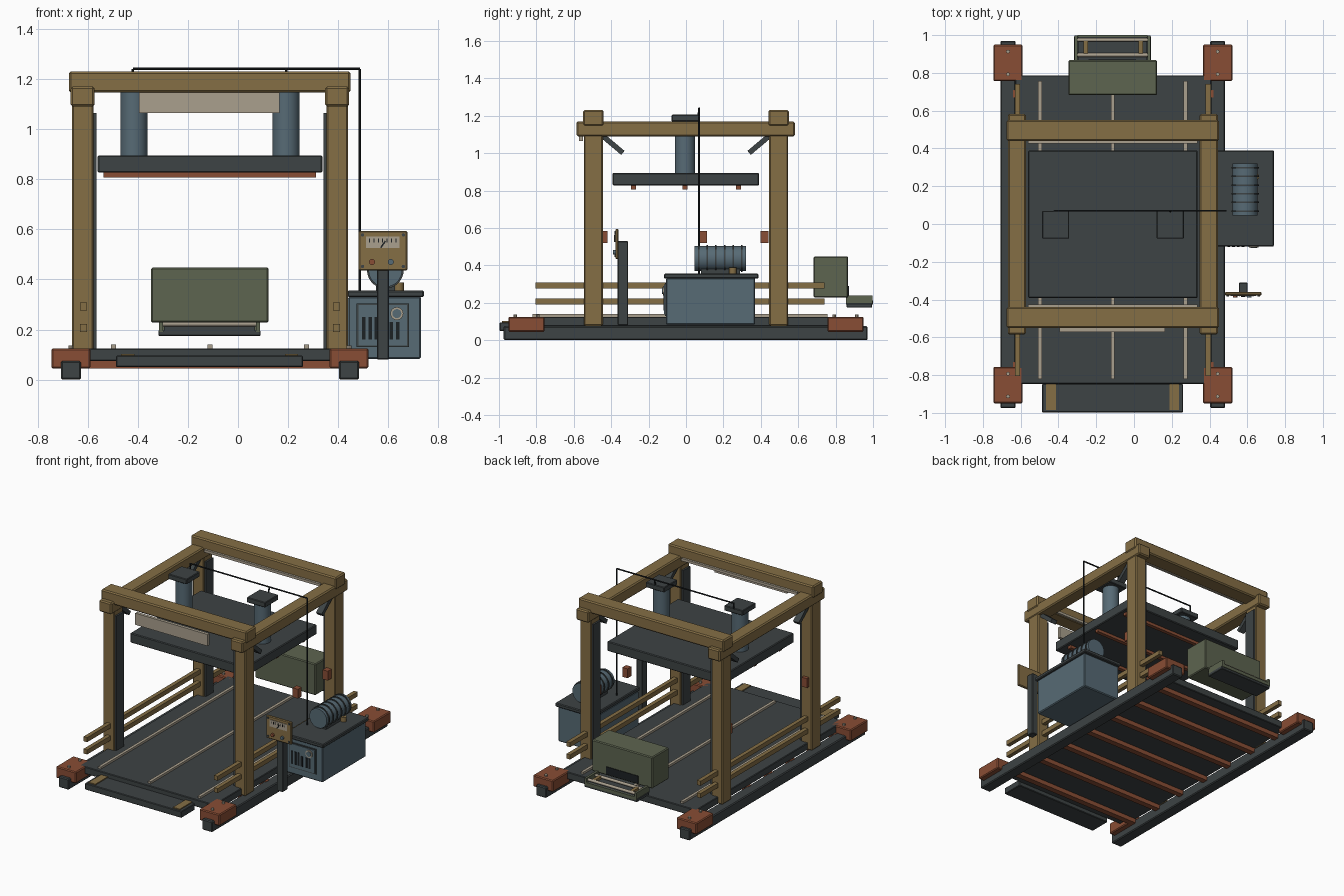
import bpy, math
from mathutils import Vector

def mat(name, r, g, b):
    m = bpy.data.materials.new(name)
    m.diffuse_color = (r, g, b, 1)
    return m

DARK = mat("charcoal steel", 0.047, 0.056, 0.058)
TAN = mat("ochre paint", 0.235, 0.158, 0.060)
RUST = mat("rust red", 0.25, 0.075, 0.035)
BLUE = mat("slate blue", 0.095, 0.145, 0.178)
OLIVE = mat("olive grey", 0.110, 0.128, 0.080)
PALE = mat("pale stone", 0.40, 0.35, 0.27)
BLACK = mat("near black", 0.012, 0.015, 0.017)

def box(name, m, x, y, z, bevel=0.0):
    """Box from (min, max) ranges, with an optional small chamfer."""
    xs, ys, zs = sorted(x), sorted(y), sorted(z)
    v = [(a, b, c) for a in xs for b in ys for c in zs]
    f = [(0, 1, 3, 2), (4, 6, 7, 5), (0, 4, 5, 1), (2, 3, 7, 6), (0, 2, 6, 4), (1, 5, 7, 3)]
    me = bpy.data.meshes.new(name)
    me.from_pydata(v, [], f)
    me.materials.append(m)
    ob = bpy.data.objects.new(name, me)
    bpy.context.collection.objects.link(ob)
    if bevel:
        b = ob.modifiers.new("chamfer", 'BEVEL')
        b.width, b.segments = bevel, 1
    return ob

def cyl(name, m, p, q, r, n=24):
    """Smooth cylinder from point p to point q."""
    p, q = Vector(p), Vector(q)
    d = q - p
    bpy.ops.mesh.primitive_cylinder_add(vertices=n, radius=r, depth=d.length, location=(p + q) / 2,
                                        rotation=d.to_track_quat('Z', 'Y').to_euler())
    ob = bpy.context.object
    ob.name = name
    ob.data.materials.append(m)
    bpy.ops.object.shade_smooth_by_angle(angle=math.radians(35))
    return ob

CX = -0.112                      # centre line of the press
SIDES = (("left", -1), ("right", 1))
ENDS = (("front", -1), ("back", 1))

# base: skids, corner feet, deck, cross members
for sn, s in SIDES:
    x = CX + s * 0.555
    box(f"{sn}_skid", DARK, (x - 0.04, x + 0.04), (-0.975, 0.97), (0, 0.075), 0.006)
    for en, e in ENDS:
        y = e * 0.853
        box(f"{en}_{sn}_foot", RUST, (x - 0.078, x + 0.078), (y - 0.096, y + 0.096), (0.045, 0.125), 0.006)
        for k in (-0.06, 0.06):
            cyl(f"{en}_{sn}_foot_bolt", PALE, (x, y + k, 0.12), (x, y + k, 0.137), 0.01, 8)
box("deck", DARK, (-0.63, 0.408), (-0.847, 0.787), (0.075, 0.125), 0.004)
for i in range(7):
    y = -0.75 + i * 0.24
    box("deck_cross_member", RUST, (-0.64, 0.42), (y - 0.02, y + 0.02), (0.045, 0.077))
for x in (-0.497, CX, 0.273):
    box("deck_track", PALE, (x - 0.01, x + 0.01), (-0.82, 0.757), (0.12, 0.14))

# front step with hinge straps
box("front_step", DARK, (-0.487, 0.26), (-0.997, -0.847), (0.05, 0.096), 0.004)
for x in (-0.44, 0.213):
    box("step_strap", TAN, (x - 0.026, x + 0.026), (-0.985, -0.84), (0.09, 0.103))

# gantry frame
for sn, s in SIDES:
    x = CX + s * 0.508
    inner = x - s * 0.043
    for en, e in ENDS:
        y = e * 0.495
        box(f"{en}_{sn}_column", TAN, (x - 0.043, x + 0.043), (y - 0.05, y + 0.05), (0.077, 1.15), 0.006)
        box(f"{en}_{sn}_guide", DARK, (inner, inner - s * 0.012), (y - 0.04, y + 0.04), (0.125, 1.065))
        # diagonal corner brace
        br = box(f"{en}_{sn}_brace", DARK, (-0.022, 0.022), (-0.075, 0.075), (-0.014, 0.014))
        br.location = (x, e * 0.395, 1.05)
        br.rotation_euler = (-e * math.radians(-40), 0, 0)
    box(f"{sn}_top_beam", TAN, (x - 0.048, x + 0.048), (-0.585, 0.582), (1.09, 1.17), 0.008)
    # guard rails
    rx = CX + s * 0.505
    for z in (0.207, 0.293):
        box(f"{sn}_guard_rail", TAN, (rx - 0.014, rx + 0.014), (-0.805, 0.74), (z - 0.016, z + 0.016))
for en, e in ENDS:
    y = e * 0.495
    box(f"{en}_top_beam", TAN, (-0.675, 0.45), (y - 0.055, y + 0.055), (1.146, 1.23), 0.008)
    box(f"{en}_light_strip", PALE, (-0.56, 0.335), (e * 0.44, e * 0.425), (1.147, 1.165))
box("front_panel", PALE, (-0.395, 0.165), (-0.572, -0.55), (1.065, 1.146))

# sensors beside the columns
for x, y in ((-0.62, -0.442), (0.395, 0.09), (0.395, 0.42), (-0.62, 0.42)):
    box("sensor", RUST, (x - 0.02, x + 0.02), (y - 0.021, y + 0.021), (0.52, 0.585))

# press platen with rust ribs, hydraulic cylinders, caps
box("platen", DARK, (-0.56, 0.337), (-0.392, 0.39), (0.827, 0.895), 0.005)
for y in (-0.28, -0.005, 0.28):
    box("platen_rib", RUST, (-0.537, 0.312), (y - 0.013, y + 0.013), (0.807, 0.83))
for x in (-0.415, 0.192):
    cyl("press_cylinder", BLUE, (x, -0.005, 0.89), (x, -0.005, 1.18), 0.054, 32)
    box("cylinder_cap", DARK, (x - 0.072, x + 0.072), (-0.077, 0.07), (1.17, 1.206), 0.004)

# hydraulic line along the top and down to the pump
pts = [(-0.42, 1.20), (-0.42, 1.241), (0.486, 1.241), (0.486, 0.35)]
for (xa, za), (xb, zb) in zip(pts, pts[1:]):
    cyl("hose", BLACK, (xa, 0.07, za), (xb, 0.07, zb), 0.005, 8)
cyl("hose_branch", BLACK, (0.192, 0.066, 1.2), (0.192, 0.07, 1.241), 0.005, 8)

# pump cabinet
box("pump_cabinet", BLUE, (0.44, 0.73), (-0.107, 0.37), (0.083, 0.333), 0.006)
box("pump_lid", DARK, (0.437, 0.742), (-0.118, 0.388), (0.33, 0.356), 0.005)
box("pump_door", DARK, (0.473, 0.682), (-0.113, -0.1), (0.13, 0.305))
box("pump_door_inset", BLUE, (0.48, 0.675), (-0.117, -0.1), (0.137, 0.298))
for x in (0.495, 0.52, 0.545, 0.57, 0.605, 0.63):
    top = 0.25 if x < 0.56 else 0.23
    box("vent_slot", BLACK, (x, x + 0.014), (-0.121, -0.1), (0.16, top))
cyl("door_dial_rim", PALE, (0.634, -0.1, 0.264), (0.634, -0.124, 0.264), 0.026, 16)
cyl("door_dial_face", BLUE, (0.634, -0.1, 0.264), (0.634, -0.127, 0.264), 0.018, 16)

# pump motor with cooling rings
MX, MZ = 0.588, 0.437
cyl("motor", BLUE, (MX, 0.045, MZ), (MX, 0.32, MZ), 0.067, 32)
for i in range(6):
    y = 0.068 + i * 0.046
    cyl("motor_ring", DARK, (MX, y - 0.004, MZ), (MX, y + 0.004, MZ), 0.073, 32)
box("motor_foot", DARK, (0.55, 0.626), (0.08, 0.29), (0.35, 0.385))
cyl("filler_cap", TAN, (0.642, 0.25, 0.35), (0.642, 0.25, 0.388), 0.02, 16)

# control post and gauge head
box("control_post", DARK, (0.555, 0.602), (-0.365, -0.31), (0.08, 0.53), 0.004)
box("gauge_head", TAN, (0.481, 0.676), (-0.378, -0.36), (0.435, 0.594), 0.005)
box("gauge_window", PALE, (0.51, 0.645), (-0.382, -0.37), (0.525, 0.572))
for i in range(7):
    x = 0.525 + i * 0.0175
    box("gauge_tick", BLACK, (x - 0.002, x + 0.002), (-0.384, -0.37), (0.548, 0.563))
needle = box("gauge_needle", BLACK, (-0.003, 0.003), (-0.003, 0.003), (0, 0.032))
needle.location = (0.57, -0.383, 0.527)
needle.rotation_euler = (0, 0.6, 0)
for x, m in ((0.535, RUST), (0.61, BLUE)):
    cyl("control_knob", m, (x, -0.37, 0.47), (x, -0.39, 0.47), 0.012, 12)
for x in (0.497, 0.66):
    for z in (0.452, 0.578):
        cyl("gauge_screw", DARK, (x, -0.37, z), (x, -0.383, z), 0.007, 8)

# rear feed box and its output tray
box("feed_box", OLIVE, (-0.347, 0.122), (0.682, 0.867), (0.228, 0.448), 0.006)
box("feed_opening", BLACK, (-0.24, 0.01), (0.86, 0.871), (0.238, 0.29))
box("tray_base", DARK, (-0.318, 0.09), (0.858, 0.995), (0.175, 0.197), 0.003)
box("tray_bed", DARK, (-0.295, 0.068), (0.855, 0.99), (0.195, 0.212))
for x in (-0.307, 0.079):
    box("tray_side", OLIVE, (x - 0.008, x + 0.008), (0.855, 0.998), (0.19, 0.24))
for y in (0.895, 0.975):
    cyl("tray_roller", PALE, (-0.3, y, 0.223), (0.072, y, 0.223), 0.01, 12)
for x in (-0.255, 0.035):
    box("tray_guide", TAN, (x - 0.012, x + 0.012), (0.9, 0.97), (0.21, 0.23))
box("tray_lip", OLIVE, (-0.3, 0.072), (0.99, 1.0), (0.19, 0.212))
